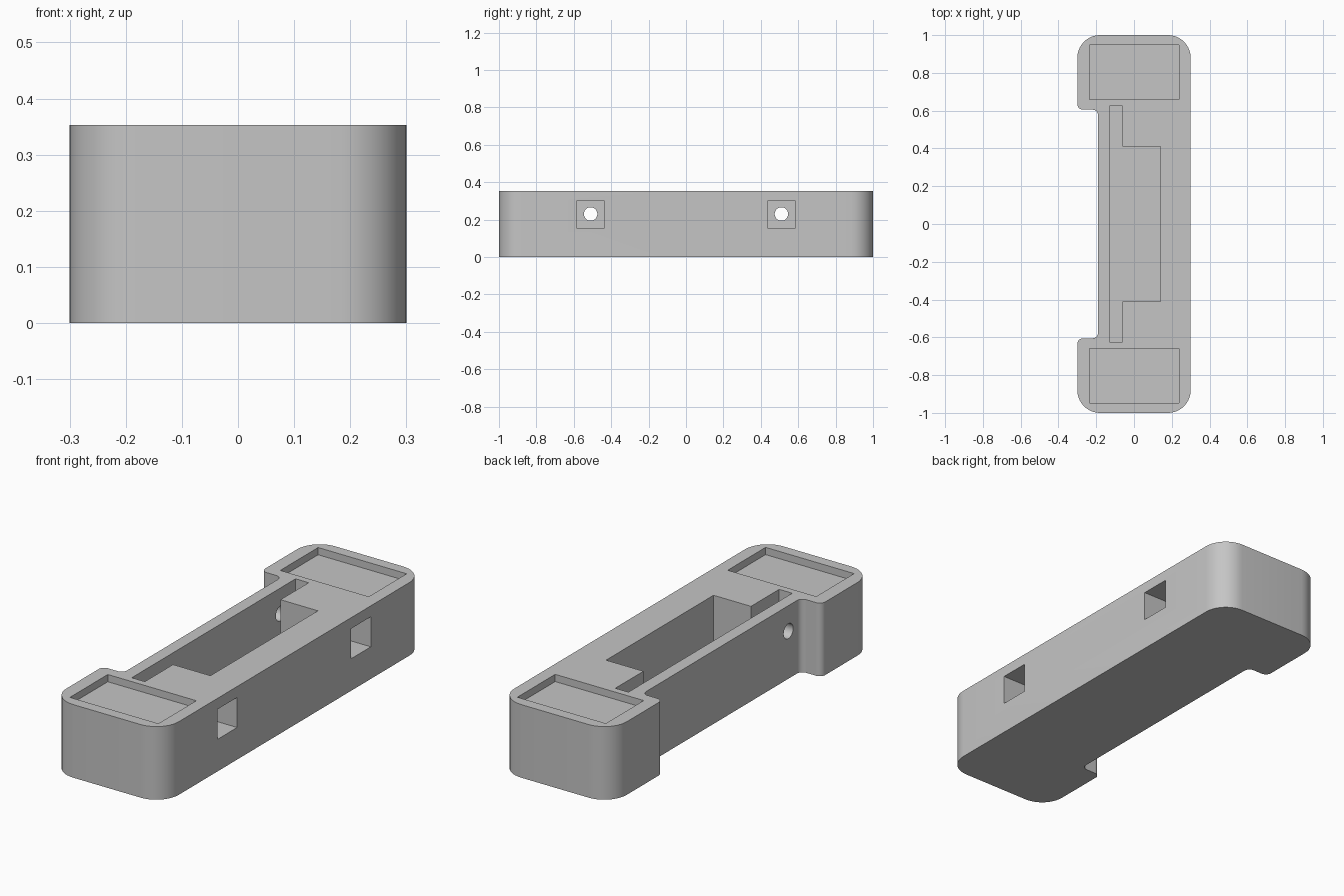
import bpy, bmesh, math
from mathutils import Vector

old = bpy.data.objects.get("Cube")
if old:
    bpy.data.objects.remove(old, do_unlink=True)

HEIGHT = 0.353
FLOOR = 0.05

grey = bpy.data.materials.new("light grey plastic")
grey.use_nodes = True
colour = (0.56, 0.56, 0.56, 1)
grey.diffuse_color = colour
grey.node_tree.nodes["Principled BSDF"].inputs["Base Color"].default_value = colour


def fillet(corners, steps=10):
    """Round each (x, y, radius) right-angle corner of a closed outline."""
    out = []
    for i, (x, y, r) in enumerate(corners):
        p = Vector((x, y))
        a = (Vector(corners[i - 1][:2]) - p).normalized()
        b = (Vector(corners[(i + 1) % len(corners)][:2]) - p).normalized()
        if r == 0:
            out.append(p)
            continue
        centre = p + (a + b) * r
        for k in range(steps + 1):
            t = math.pi / 2 * k / steps
            out.append(centre - b * r * math.cos(t) - a * r * math.sin(t))
    return out


def prism(name, outline, low, high):
    """Extrude a flat outline from height low to height high."""
    bm = bmesh.new()
    face = bm.faces.new([bm.verts.new((p[0], p[1], low)) for p in outline])
    new = bmesh.ops.extrude_face_region(bm, geom=[face])["geom"]
    verts = [v for v in new if isinstance(v, bmesh.types.BMVert)]
    bmesh.ops.translate(bm, verts=verts, vec=(0, 0, high - low))
    bmesh.ops.recalc_face_normals(bm, faces=bm.faces)
    mesh = bpy.data.meshes.new(name)
    bm.to_mesh(mesh)
    bm.free()
    mesh.materials.append(grey)
    obj = bpy.data.objects.new(name, mesh)
    bpy.context.collection.objects.link(obj)
    return obj


def box(name, x0, x1, y0, y1, z0, z1):
    return prism(name, [(x0, y0), (x1, y0), (x1, y1), (x0, y1)], z0, z1)


def cut(target, cutter):
    mod = target.modifiers.new(cutter.name, "BOOLEAN")
    mod.operation = "DIFFERENCE"
    mod.solver = "EXACT"
    mod.object = cutter
    bpy.context.view_layer.objects.active = target
    bpy.ops.object.modifier_apply(modifier=mod.name)
    bpy.data.objects.remove(cutter, do_unlink=True)


# Block with rounded ends and a long notch in one side
R, r = 0.12, 0.03
outline = fillet([
    (-0.3, -1, R), (0.3, -1, R), (0.3, 1, R), (-0.3, 1, R),
    (-0.3, 0.605, r), (-0.19, 0.605, r), (-0.19, -0.605, r), (-0.3, -0.605, r)])
body = prism("housing_body", outline, 0, HEIGHT)

# Central cavity with a narrow slot reaching past both ends
cavity = [(-0.13, -0.625), (-0.06, -0.625), (-0.06, -0.41), (0.14, -0.41),
          (0.14, 0.41), (-0.06, 0.41), (-0.06, 0.625), (-0.13, 0.625)]
cut(body, prism("cavity_cutter", cavity, FLOOR, HEIGHT + 0.1))

for side in (-1, 1):
    # Shallow rectangular recess on each end
    y0, y1 = sorted((side * 0.658, side * 0.947))
    cut(body, box("recess_cutter", -0.235, 0.238, y0, y1, HEIGHT - 0.035, HEIGHT + 0.1))

    # Square pocket in the plain side
    y = side * 0.51
    cut(body, box("pocket_cutter", 0.0, 0.4, y - 0.075, y + 0.075, 0.155, 0.3))

    # Round bolt hole through to the notched side
    bpy.ops.mesh.primitive_cylinder_add(
        vertices=32, radius=0.036, depth=0.45,
        location=(-0.175, y, 0.23), rotation=(0, math.pi / 2, 0))
    hole = bpy.context.object
    hole.name = "bolt_hole_cutter"
    hole.data.materials.append(grey)
    cut(body, hole)

# Smooth the rounded corners, keep the edges crisp
bpy.ops.object.select_all(action="DESELECT")
body.select_set(True)
bpy.context.view_layer.objects.active = body
bpy.ops.object.shade_smooth_by_angle(angle=math.radians(30))
